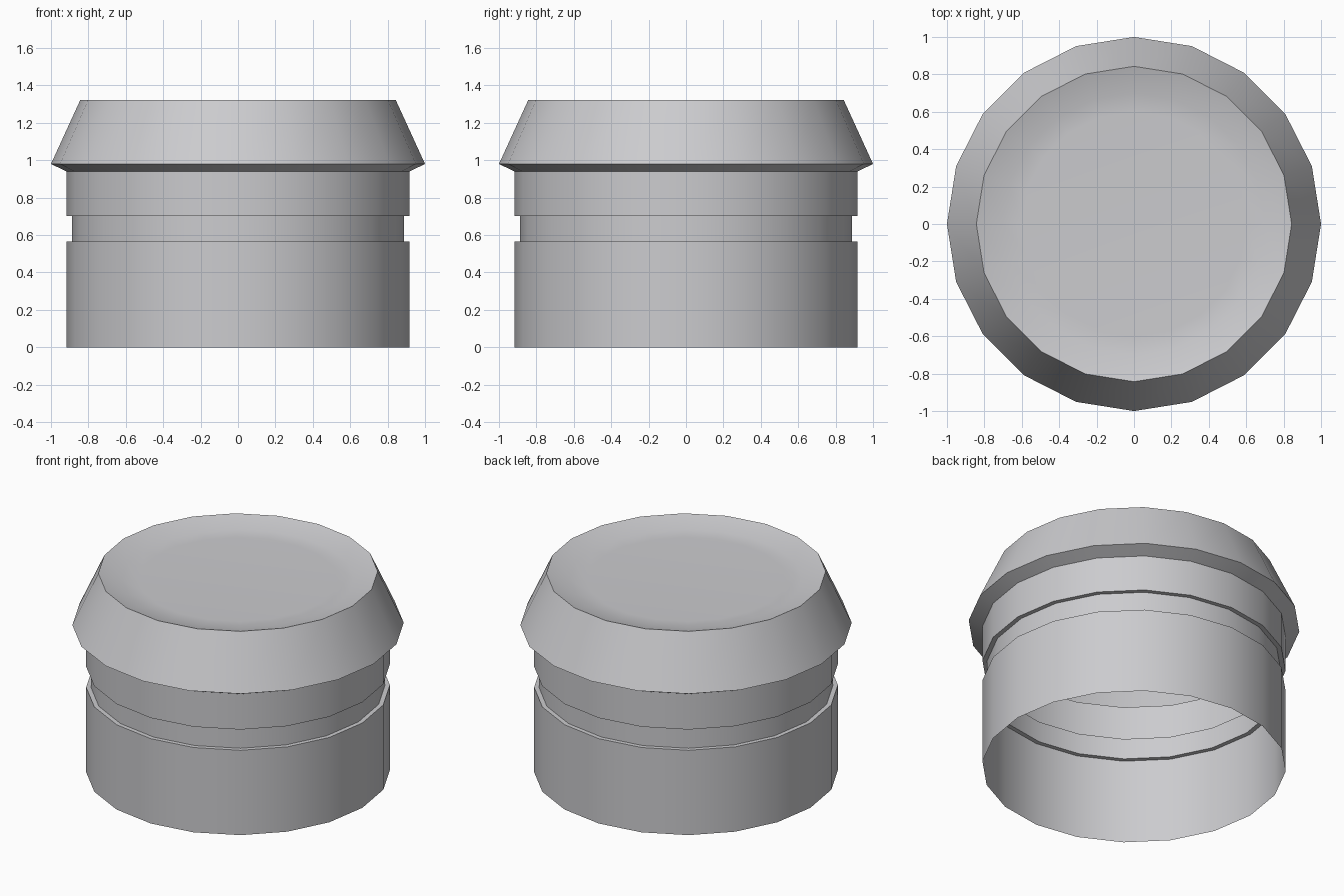
import bpy
import bmesh
from math import cos, sin, tau, radians

SIDES = 20

cube = bpy.data.objects.get("Cube")
if cube:
    bpy.data.objects.remove(cube, do_unlink=True)

grey = bpy.data.materials.new("light grey")
grey.use_nodes = True
colour = (0.6, 0.6, 0.62, 1.0)
grey.diffuse_color = colour
grey.node_tree.nodes["Principled BSDF"].inputs["Base Color"].default_value = colour


def lathe(name, profile, close_end=False):
    """Spin a (radius, height) profile around z as an open shell."""
    bm = bmesh.new()
    rings = [[bm.verts.new((r * cos(tau * i / SIDES), r * sin(tau * i / SIDES), z))
              for i in range(SIDES)] for r, z in profile]
    for low, high in zip(rings, rings[1:]):
        for i in range(SIDES):
            j = (i + 1) % SIDES
            bm.faces.new((low[i], low[j], high[j], high[i]))
    if close_end:
        bm.faces.new(rings[-1])
    mesh = bpy.data.meshes.new(name)
    bm.to_mesh(mesh)
    bm.free()
    mesh.materials.append(grey)
    obj = bpy.data.objects.new(name, mesh)
    bpy.context.collection.objects.link(obj)
    bpy.ops.object.select_all(action="DESELECT")
    obj.select_set(True)
    bpy.context.view_layer.objects.active = obj
    bpy.ops.object.shade_smooth_by_angle(angle=radians(30))
    return obj


# Hollow sleeve, open at the bottom, with a shallow groove
lathe("sleeve", [(0.917, 0), (0.917, 0.565), (0.888, 0.565),
                 (0.888, 0.703), (0.917, 0.703), (0.917, 0.94)])

# Flared collar tapering up to the rim
lathe("collar", [(0.917, 0.94), (1, 0.98), (0.843, 1.323)])

# Shallow dished top
lathe("dished_top", [(0.843, 1.323), (0.70, 1.28), (0.60, 1.276)], close_end=True)
